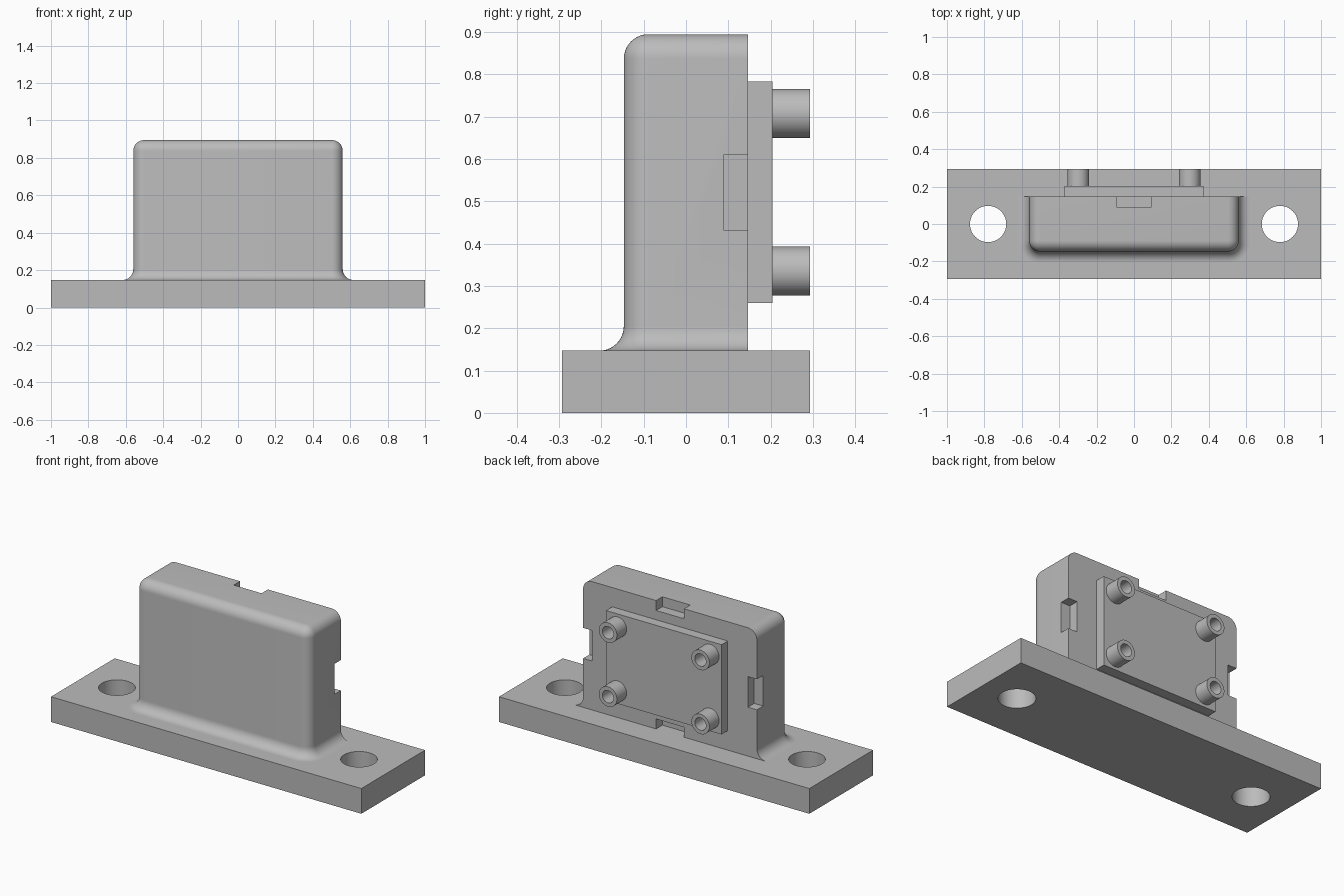
import bpy, bmesh, math
from mathutils import Matrix

cube = bpy.data.objects.get("Cube")
if cube:
    bpy.data.objects.remove(cube, do_unlink=True)

gray = bpy.data.materials.new("plain gray")
gray.use_nodes = True
gray.diffuse_color = (0.5, 0.5, 0.5, 1)
gray.node_tree.nodes["Principled BSDF"].inputs["Base Color"].default_value = (0.5, 0.5, 0.5, 1)

R = 0.058          # shared fillet radius and notch depth
BASE_TOP = 0.147
BODY_TOP = 0.895
BACK = 0.147
HALF_W = 0.56


def make_object(name, bm):
    bmesh.ops.recalc_face_normals(bm, faces=bm.faces)
    mesh = bpy.data.meshes.new(name)
    bm.to_mesh(mesh)
    bm.free()
    mesh.materials.append(gray)
    ob = bpy.data.objects.new(name, mesh)
    bpy.context.collection.objects.link(ob)
    return ob


def add_box(bm, x, y, z):
    """Box from (low, high) pairs."""
    spans = (x, y, z)
    centre = [(a + b) / 2 for a, b in spans]
    size = [b - a for a, b in spans]
    bmesh.ops.create_cube(bm, size=1, matrix=Matrix.Translation(centre) @ Matrix.Diagonal((*size, 1)))


def add_cylinder(bm, centre, radius, depth, along_y=False):
    turn = Matrix.Rotation(math.pi / 2, 4, "X") if along_y else Matrix()
    bmesh.ops.create_cone(bm, cap_ends=True, segments=48, radius1=radius, radius2=radius,
                          depth=depth, matrix=Matrix.Translation(centre) @ turn)


def cut(ob, bm):
    """Subtract the shapes in bm from ob."""
    cutter = make_object(ob.name + "_cutter", bm)
    cutter.hide_render = True
    mod = ob.modifiers.new("cut", "BOOLEAN")
    mod.operation = "DIFFERENCE"
    mod.solver = "EXACT"
    mod.object = cutter
    bpy.ops.object.select_all(action="DESELECT")
    bpy.context.view_layer.objects.active = ob
    ob.select_set(True)
    bpy.ops.object.modifier_apply(modifier=mod.name)
    bpy.data.objects.remove(cutter, do_unlink=True)


def smooth(ob):
    bpy.ops.object.select_all(action="DESELECT")
    bpy.context.view_layer.objects.active = ob
    ob.select_set(True)
    bpy.ops.object.shade_smooth_by_angle(angle=math.radians(30))


# Base plate with two mounting holes
bm = bmesh.new()
add_box(bm, (-1, 1), (-0.293, 0.293), (0, BASE_TOP))
base = make_object("base_plate", bm)
bm = bmesh.new()
for side in (-1, 1):
    add_cylinder(bm, (side * 0.78, 0, BASE_TOP / 2), 0.097, 0.4)
cut(base, bm)
smooth(base)

# Upright body: U-shaped outline lofted through the foot fillet, wall and rounded top
STEPS = 10
angles = [math.pi / 2 * i / STEPS for i in range(STEPS + 1)]
levels = [(BASE_TOP - 0.04, R)]
levels += [(BASE_TOP + R * (1 - math.cos(a)), R * (1 - math.sin(a))) for a in angles]
levels += [(BODY_TOP - R + R * math.sin(a), R * (math.cos(a) - 1)) for a in angles]


def outline(z, offset):
    corner = R + offset
    cx, cy = HALF_W - R, R - BACK
    right = [(HALF_W + offset, BACK)]
    right += [(cx + corner * math.cos(a), cy - corner * math.sin(a)) for a in angles]
    left = [(-x, y) for x, y in reversed(right)]
    return [(x, y, z) for x, y in right + left]


bm = bmesh.new()
rings = [[bm.verts.new(p) for p in outline(z, o)] for z, o in levels]
for low, high in zip(rings, rings[1:]):
    for i in range(len(low)):
        j = (i + 1) % len(low)
        bm.faces.new((low[i], low[j], high[j], high[i]))
bm.faces.new(rings[0])
bm.faces.new(rings[-1])
bmesh.ops.remove_doubles(bm, verts=bm.verts, dist=0.0001)
body = make_object("upright_body", bm)

# Notches in the middle of all four back edges
bm = bmesh.new()
depth_y = (BACK - R, BACK + 0.05)
add_box(bm, (-0.09, 0.09), depth_y, (BODY_TOP - R, BODY_TOP + 0.1))
add_box(bm, (-0.09, 0.09), depth_y, (BASE_TOP - 0.02, BASE_TOP + R))
for side in (-1, 1):
    add_box(bm, sorted((side * (HALF_W - R), side * (HALF_W + 0.1))), depth_y, (0.432, 0.61))
cut(body, bm)
smooth(body)

# Cover plate on the back
bm = bmesh.new()
add_box(bm, (-0.372, 0.372), (BACK - 0.02, 0.204), (0.26, 0.783))
make_object("cover_plate", bm)

# Four hollow bosses on the cover
for x, x_name in ((-0.298, "right"), (0.298, "left")):
    for z, z_name in ((0.335, "lower"), (0.708, "upper")):
        bm = bmesh.new()
        add_cylinder(bm, (x, 0.243, z), 0.058, 0.1, along_y=True)
        boss = make_object(f"{z_name}_{x_name}_boss", bm)
        bm = bmesh.new()
        add_cylinder(bm, (x, 0.272, z), 0.036, 0.12, along_y=True)
        cut(boss, bm)
        smooth(boss)
